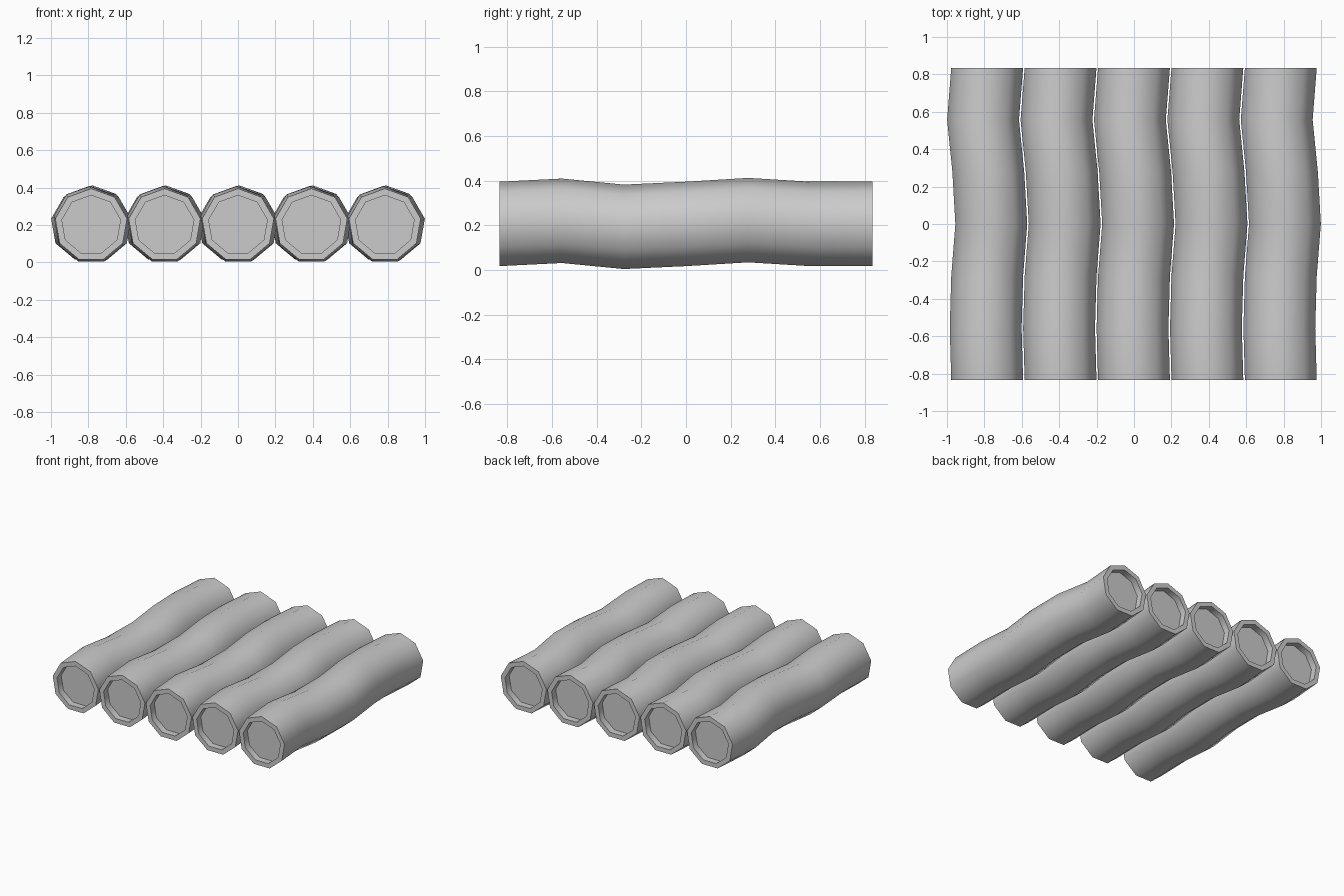
import bpy, bmesh
from math import sin, cos, pi, radians

if "Cube" in bpy.data.objects:
    bpy.data.objects.remove(bpy.data.objects["Cube"])

SIDES = 9
RADIUS, INNER = 0.195, 0.159
HALF = 0.835
RECESS = 0.05
CENTRE_Z = 0.2

# Gentle wobble of the trunk: (x, z) offset at evenly spaced stations, front to back
WOBBLE = [(0, 0), (-0.008, 0.014), (0.0, -0.013), (0.022, 0),
          (0.006, 0.017), (-0.022, 0), (0, 0)]


def ring(bm, x, y, z, r):
    return [bm.verts.new((x + r * cos(pi / 2 + 2 * pi * i / SIDES), y,
                          z + r * sin(pi / 2 + 2 * pi * i / SIDES)))
            for i in range(SIDES)]


def bridge(bm, a, b):
    for i in range(SIDES):
        j = (i + 1) % SIDES
        bm.faces.new((a[i], a[j], b[j], b[i]))


def make_log(name, x):
    bm = bmesh.new()
    step = 2 * HALF / (len(WOBBLE) - 1)
    # recessed front end, wobbly bark, recessed back end
    rings = [ring(bm, 0, -HALF + RECESS, 0, INNER), ring(bm, 0, -HALF, 0, INNER)]
    rings += [ring(bm, dx, -HALF + i * step, dz, RADIUS)
              for i, (dx, dz) in enumerate(WOBBLE)]
    rings += [ring(bm, 0, HALF, 0, INNER), ring(bm, 0, HALF - RECESS, 0, INNER)]
    for a, b in zip(rings, rings[1:]):
        bridge(bm, a, b)
    bm.faces.new(rings[0])
    bm.faces.new(rings[-1])
    bmesh.ops.recalc_face_normals(bm, faces=bm.faces)
    mesh = bpy.data.meshes.new(name)
    bm.to_mesh(mesh)
    bm.free()
    ob = bpy.data.objects.new(name, mesh)
    ob.location = (x, 0, CENTRE_Z)
    bpy.context.collection.objects.link(ob)
    # smooth bark, crisp end rims
    bpy.ops.object.select_all(action='DESELECT')
    ob.select_set(True)
    bpy.context.view_layer.objects.active = ob
    bpy.ops.object.shade_smooth_by_angle(angle=radians(50))


# Row of five logs lying side by side
for n in range(5):
    make_log(f"log_{n + 1}", (n - 2) * 0.3925)
